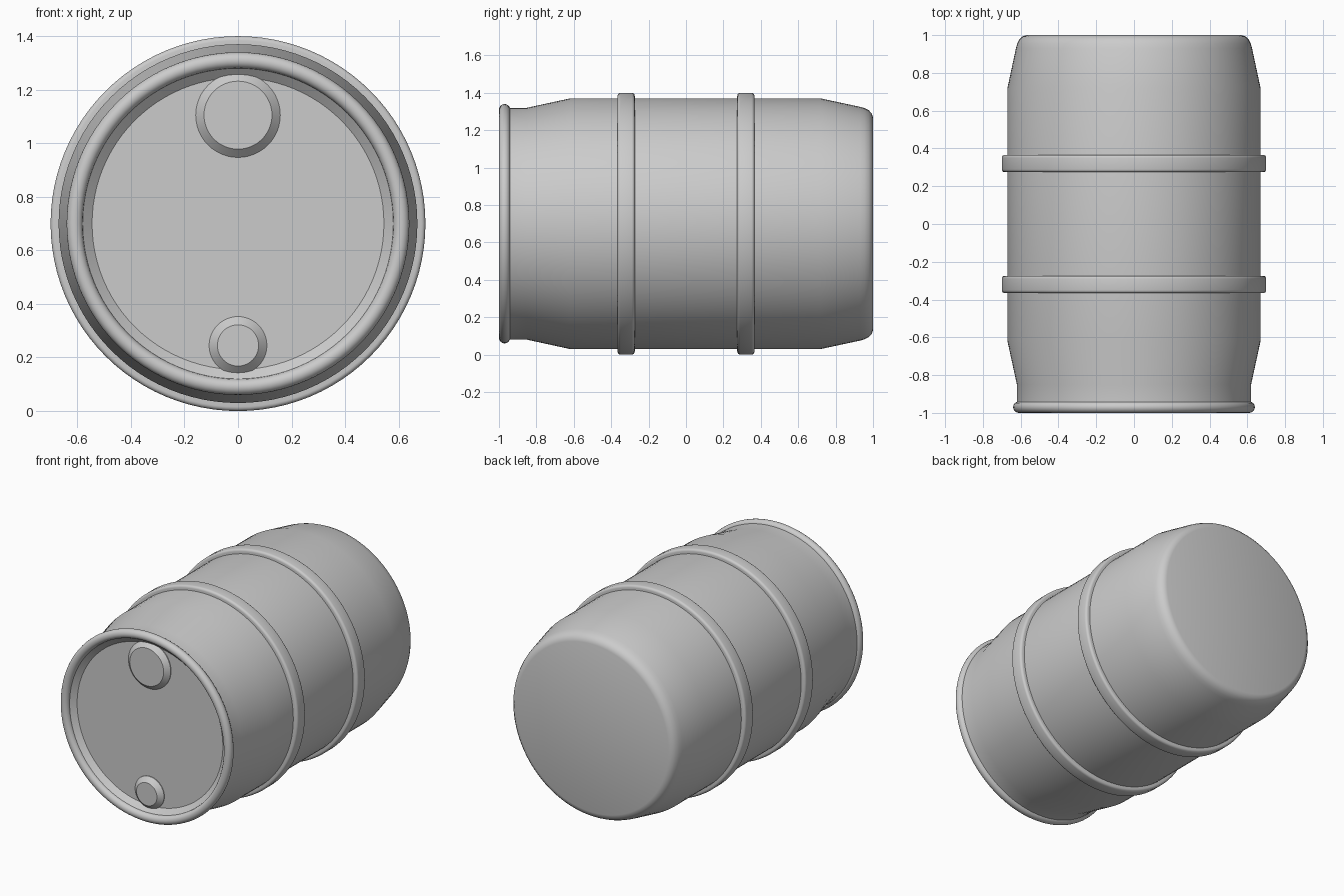
import bpy
import bmesh
from math import cos, sin, tau, radians

cube = bpy.data.objects.get("Cube")
if cube:
    bpy.data.objects.remove(cube, do_unlink=True)

AXIS_Z = 0.70

steel = bpy.data.materials.new("grey_steel")
steel.use_nodes = True
GREY = (0.6, 0.6, 0.6, 1)
steel.diffuse_color = GREY
steel.node_tree.nodes["Principled BSDF"].inputs["Base Color"].default_value = GREY


def lathe(name, profile, z=AXIS_Z, segments=96, closed=False):
    """Turn (radius, y) points about an axis along y; cap the ends or join them."""
    bm = bmesh.new()
    rings = [[bm.verts.new((r * cos(tau * i / segments), y, z + r * sin(tau * i / segments)))
              for i in range(segments)] for r, y in profile]
    pairs = list(zip(rings, rings[1:]))
    if closed:
        pairs.append((rings[-1], rings[0]))
    else:
        bm.faces.new(rings[0])
        bm.faces.new(rings[-1])
    for a, b in pairs:
        for i in range(segments):
            j = (i + 1) % segments
            bm.faces.new((a[i], a[j], b[j], b[i]))
    bmesh.ops.recalc_face_normals(bm, faces=bm.faces)
    mesh = bpy.data.meshes.new(name)
    bm.to_mesh(mesh)
    bm.free()
    mesh.materials.append(steel)
    obj = bpy.data.objects.new(name, mesh)
    bpy.context.collection.objects.link(obj)
    bpy.ops.object.select_all(action='DESELECT')
    obj.select_set(True)
    bpy.context.view_layer.objects.active = obj
    bpy.ops.object.shade_smooth_by_angle(angle=radians(32))
    return obj


# Drum shell with the recessed lid at the front and a rounded base at the back
lathe("drum_body", [
    (0.545, -0.94), (0.58, -0.97), (0.62, -0.965), (0.62, -0.85),
    (0.67, -0.62), (0.67, 0.72), (0.625, 0.93), (0.618, 0.955),
    (0.607, 0.977), (0.59, 0.993), (0.568, 1.0)])

# Rolled rim around the lid
lathe("front_rim", [(0.61 + 0.03 * cos(tau * k / 16), -0.97 + 0.03 * sin(tau * k / 16))
                    for k in range(16)], closed=True)

# Two rolling hoops with rounded edges
for name, y in (("front_hoop", -0.32), ("back_hoop", 0.32)):
    edge = [(0.684 + 0.016 * sin(tau * k / 16), 0.03 + 0.016 * cos(tau * k / 16))
            for k in range(5)]
    half = [(0.66, 0.046)] + edge
    lathe(name, [(r, y + d) for r, d in half] + [(r, y - d) for r, d in reversed(half)],
          closed=True)

# Bung caps with sloped sides
for name, z, outer, inner in (("large_cap", 1.105, 0.158, 0.127),
                              ("small_cap", 0.245, 0.108, 0.077)):
    lathe(name, [(outer, -0.93), (outer, -0.945), (inner, -0.975)], z=z, segments=48)
